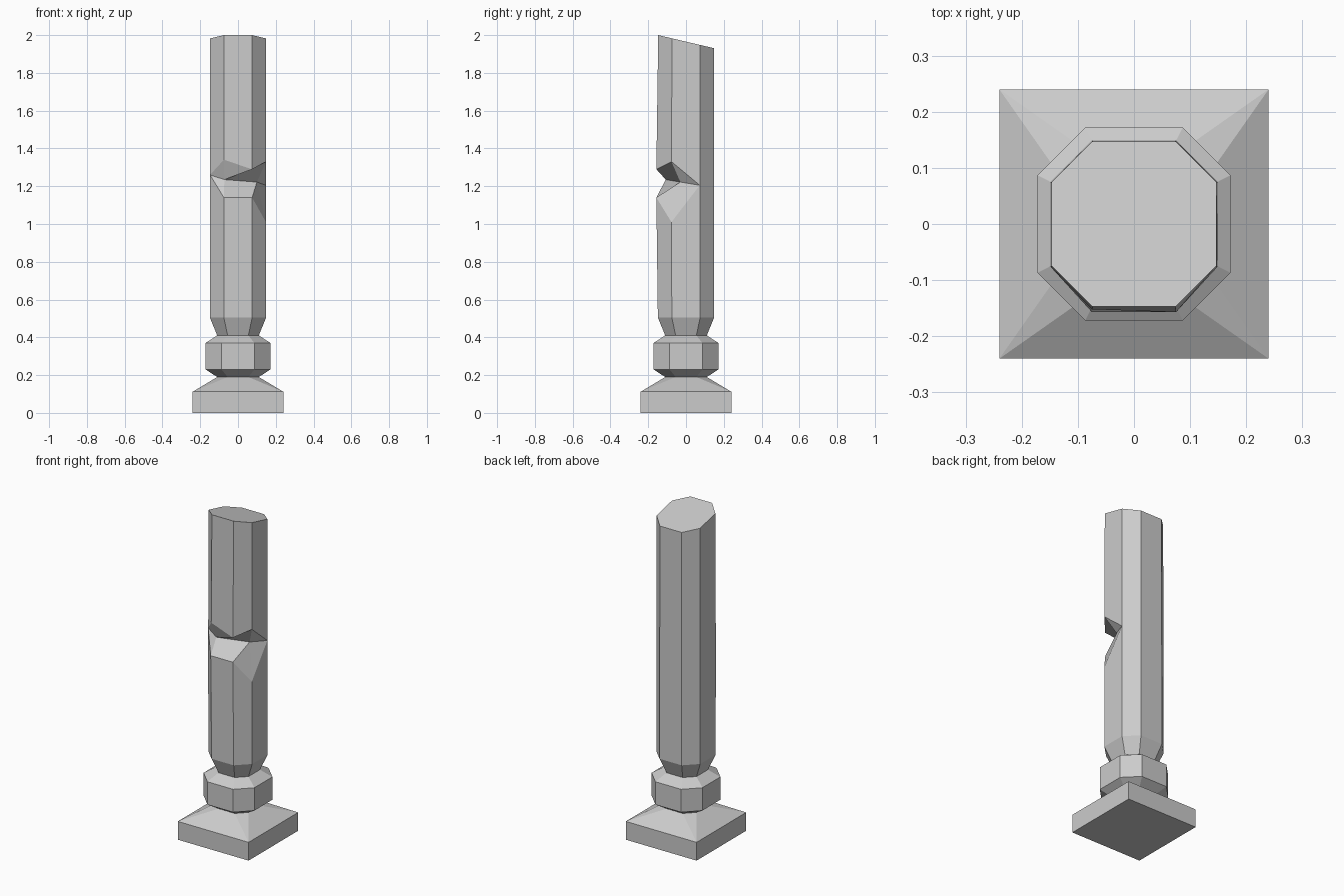
import bpy, bmesh

if "Cube" in bpy.data.objects:
    bpy.data.objects.remove(bpy.data.objects["Cube"])

bm = bmesh.new()


def octagon(a, h):
    """Chamfered square outline, counter-clockwise from the right-front corner."""
    return [(a, -h), (a, h), (h, a), (-h, a), (-a, h), (-a, -h), (-h, -a), (h, -a)]


def ring(points, z):
    return [bm.verts.new((x, y, z)) for x, y in points]


def bridge(lo, hi):
    n = len(lo)
    for i in range(n):
        j = (i + 1) % n
        bm.faces.new((lo[i], lo[j], hi[j], hi[i]))


# Square plinth
B = 0.24
square = [(B, -B), (B, B), (-B, B), (-B, -B)]
floor, plinth_top = ring(square, 0), ring(square, 0.112)
bm.faces.new(floor[::-1])
bridge(floor, plinth_top)

# Sloped plinth cap: square to octagon
neck = ring(octagon(0.11, 0.055), 0.19)
for k in range(4):
    c, d = plinth_top[k], plinth_top[(k + 1) % 4]
    a0, a1, a2 = neck[2 * k], neck[2 * k + 1], neck[(2 * k + 2) % 8]
    bm.faces.new((c, d, a1, a0))
    bm.faces.new((d, a2, a1))

# Collar, upper neck and foot of the shaft
prev = neck
for a, h, z in [(0.172, 0.087, 0.23), (0.172, 0.087, 0.37),
                (0.11, 0.055, 0.41), (0.149, 0.075, 0.505)]:
    cur = ring(octagon(a, h), z)
    bridge(prev, cur)
    prev = cur
foot = prev

# Slanted broken top
top = ring(octagon(0.147, 0.074), 2.0)
for v in top:
    v.co.z = 2.0 - (v.co.y + 0.147) * 0.235
bm.faces.new(top)

# Notch rim: lower and upper corner on each shaft edge (shared at the two ends)
lo = {0: (0.148, -0.077, 1.01), 1: (0.148, 0.073, 1.205), 5: (-0.148, -0.077, 1.26),
      6: (-0.075, -0.157, 1.14), 7: (0.075, -0.157, 1.14)}
hi = {0: (0.148, -0.077, 1.33), 6: (-0.075, -0.152, 1.34), 7: (0.075, -0.157, 1.29)}
lo = {k: bm.verts.new(p) for k, p in lo.items()}
hi = {k: bm.verts.new(p) for k, p in hi.items()}
hi[1], hi[5] = lo[1], lo[5]

# Shaft sides, split where they meet the notch
for i in range(8):
    j = (i + 1) % 8
    if i in lo and j in lo:
        bm.faces.new((foot[i], foot[j], lo[j], lo[i]))
        bm.faces.new((hi[i], hi[j], top[j], top[i]))
    else:
        f = [foot[i], foot[j]] + ([lo[j]] if j in lo else [])
        f += [top[j], top[i]] + ([lo[i]] if i in lo else [])
        bm.faces.new(f)

# Notch interior
A = bm.verts.new((-0.072, -0.107, 1.235))
V = bm.verts.new((0.10, -0.03, 1.222))
for f in [(lo[5], lo[6], A), (lo[6], lo[7], V, A), (lo[7], lo[0], V), (lo[0], lo[1], V),
          (lo[5], A, hi[6]), (A, hi[7], hi[6]), (A, V, hi[0], hi[7]), (V, lo[1], hi[0])]:
    bm.faces.new(f)

bmesh.ops.recalc_face_normals(bm, faces=bm.faces[:])
mesh = bpy.data.meshes.new("broken_pillar")
bm.to_mesh(mesh)
bm.free()
bpy.context.collection.objects.link(bpy.data.objects.new("broken_pillar", mesh))
